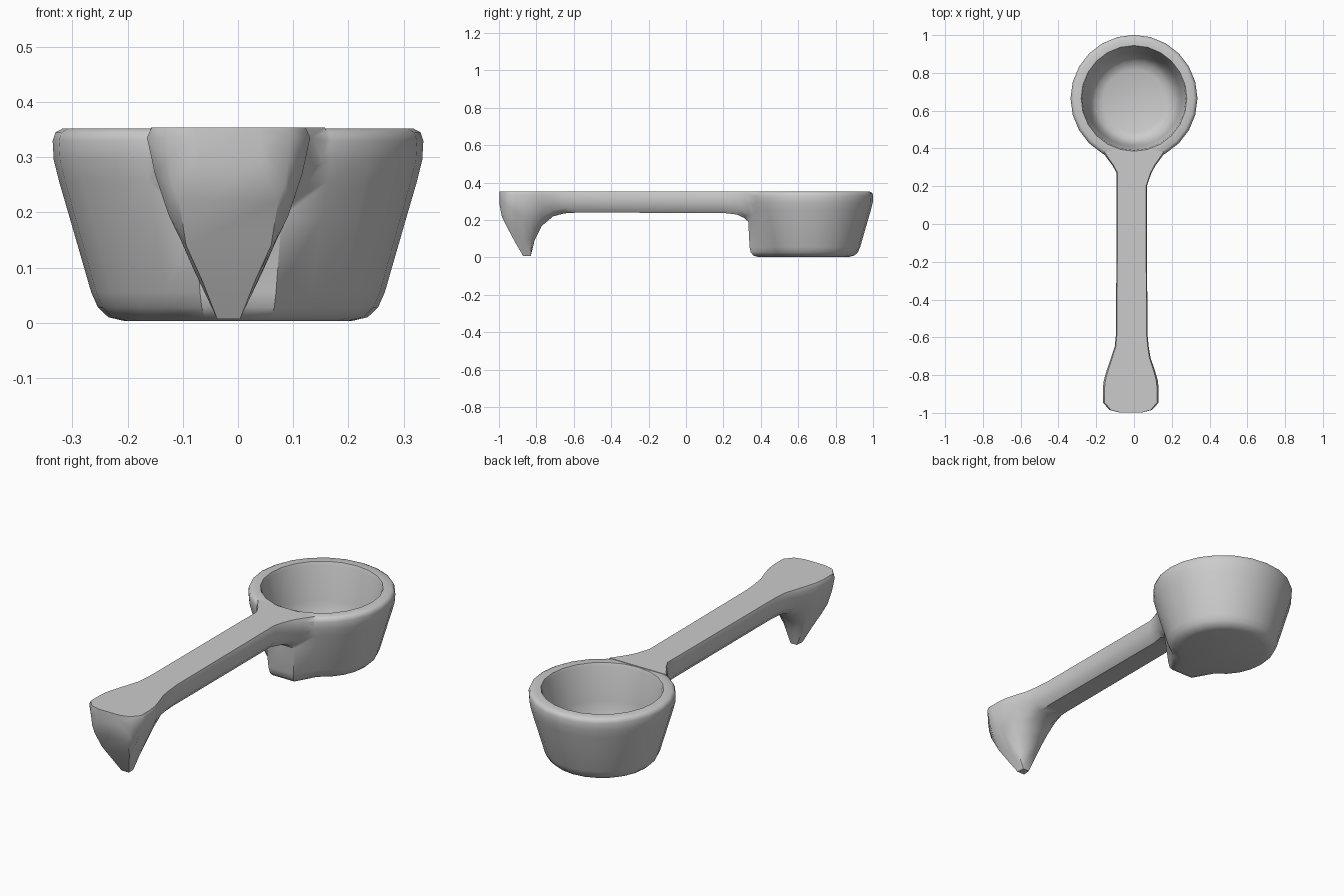
import bpy, bmesh, math

if "Cube" in bpy.data.objects:
    bpy.data.objects.remove(bpy.data.objects["Cube"])

CX = -0.012   # handle axis, slightly left of the cup centre
CY = 0.665    # cup centre


def loft(name, rings):
    """Skin closed rings of equal size and cap both ends."""
    bm = bmesh.new()
    loops = [[bm.verts.new(p) for p in ring] for ring in rings]
    n = len(loops[0])
    for a, b in zip(loops, loops[1:]):
        for i in range(n):
            j = (i + 1) % n
            bm.faces.new((a[i], a[j], b[j], b[i]))
    bm.faces.new(loops[0][::-1])
    bm.faces.new(loops[-1])
    bmesh.ops.recalc_face_normals(bm, faces=bm.faces)
    me = bpy.data.meshes.new(name)
    bm.to_mesh(me)
    bm.free()
    ob = bpy.data.objects.new(name, me)
    bpy.context.collection.objects.link(ob)
    return ob


def cup_ring(r, z, cy=CY, front=None):
    """Circle; optionally squared off towards the handle at y = front."""
    pts = []
    n = 24
    for i in range(n):
        a = math.tau * i / n
        x, y = r * math.cos(a), cy + r * math.sin(a)
        if front is not None and y < cy and abs(x) < r * 0.3:
            y = min(y, front)
        pts.append((x, y, z))
    return pts


# cup: outside from the base up, over the rim, then down the bowl
outer = [(0.205, 0.003, 0.385), (0.235, 0.010, 0.36), (0.254, 0.028, 0.346),
         (0.266, 0.055, 0.34), (0.305, 0.19, 0.333), (0.324, 0.255, 0.332),
         (0.334, 0.295, None), (0.336, 0.33, None), (0.331, 0.345, None),
         (0.318, 0.352, None)]
inner = [(0.28, 0.351, CY), (0.274, 0.335, CY), (0.25, 0.17, 0.661),
         (0.232, 0.09, 0.657), (0.205, 0.052, 0.654), (0.165, 0.037, 0.652)]
rings = [cup_ring(r, z, CY, f) for r, z, f in outer]
rings += [cup_ring(r, z, cy) for r, z, cy in inner]
cup = loft("cup", rings)


# handle and pointed foot: y, half width, underside z, then
# width factors at 40 %, 75 % and 100 % of the depth
stations = [
    (-0.998, 0.060, 0.29, 1.0, 1.0, 0.9),
    (-0.985, 0.112, 0.22, 0.98, 0.92, 0.80),
    (-0.945, 0.148, 0.14, 0.90, 0.73, 0.52),
    (-0.91, 0.148, 0.075, 0.82, 0.57, 0.32),
    (-0.87, 0.148, 0.007, 0.78, 0.42, 0.14),
    (-0.83, 0.143, 0.007, 0.76, 0.38, 0.12),
    (-0.81, 0.138, 0.09, 0.84, 0.55, 0.15),
    (-0.77, 0.126, 0.17, 0.90, 0.70, 0.25),
    (-0.71, 0.105, 0.22, 0.95, 0.82, 0.45),
    (-0.65, 0.090, 0.236, 1.0, 0.92, 0.6),
    (-0.58, 0.083, 0.240, 1.0, 0.95, 0.65),
    (0.20, 0.080, 0.238, 1.0, 0.95, 0.65),
    (0.27, 0.092, 0.230, 1.0, 0.93, 0.65),
    (0.31, 0.114, 0.212, 0.97, 0.85, 0.6),
    (0.335, 0.133, 0.19, 0.95, 0.8, 0.5),
    (0.382, 0.167, 0.18, 0.95, 0.75, 0.4),
]
rings = []
for y, w, zb, a, b, c in stations:
    zt = 0.354
    d = zt - zb
    half = [(w * 0.94, zt), (w, zt - 0.018), (w * a, zt - 0.4 * d),
            (w * b, zt - 0.75 * d), (w * c, zb)]
    prof = half + [(-x, z) for x, z in reversed(half)]
    cx = -0.017 if y < -0.7 else (CX if y < 0.25 else 0)
    rings.append([(x + cx, y, z) for x, z in prof])
handle = loft("handle", rings)

# join both parts into one solid spoon
mod = cup.modifiers.new("join_handle", "BOOLEAN")
mod.operation = "UNION"
mod.solver = "EXACT"
mod.object = handle
bpy.context.view_layer.objects.active = cup
bpy.ops.object.select_all(action="DESELECT")
cup.select_set(True)
bpy.ops.object.modifier_apply(modifier=mod.name)
bpy.data.objects.remove(handle)
cup.name = "measuring_scoop"
bpy.ops.object.shade_smooth_by_angle(angle=math.radians(46))
